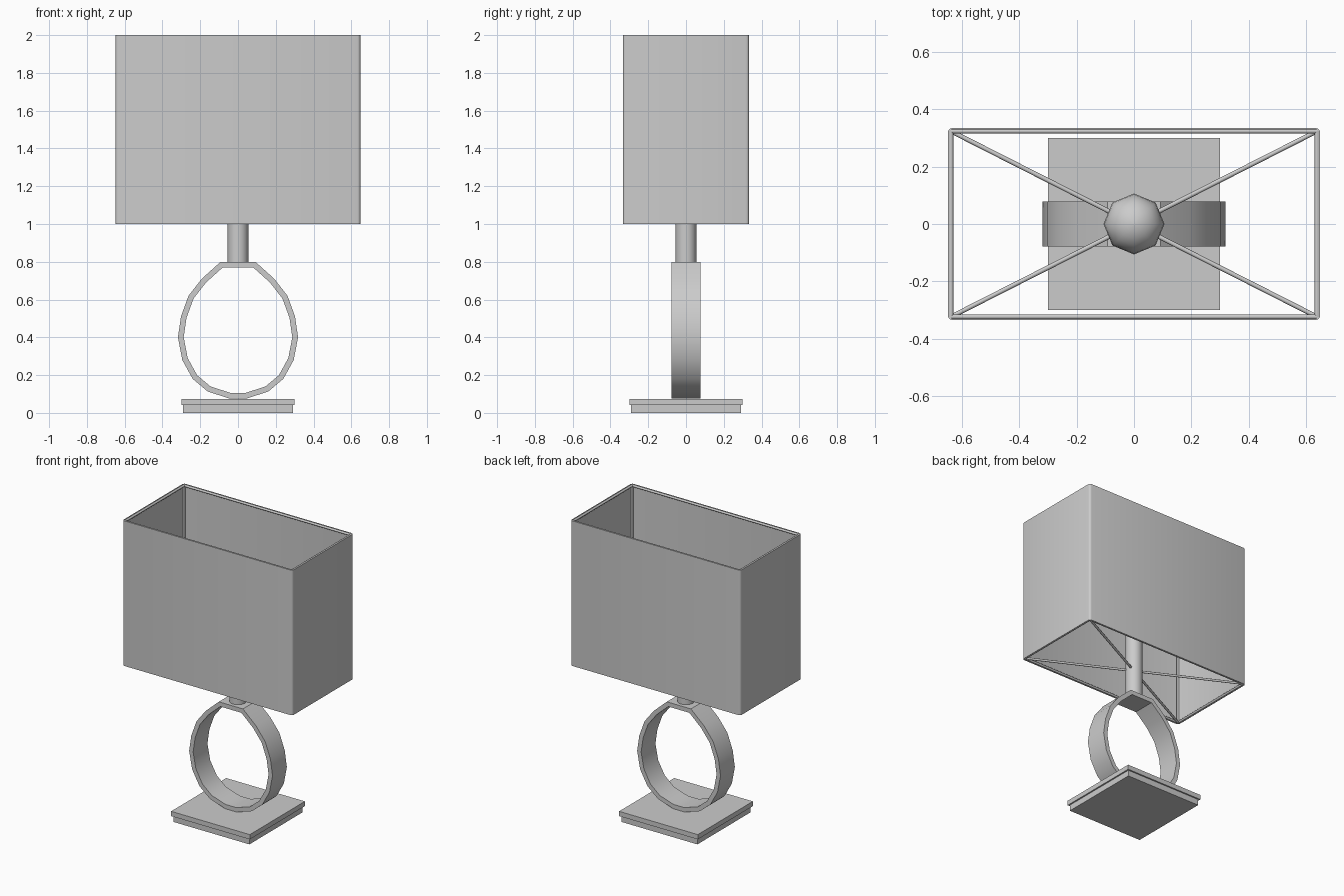
import bpy
import bmesh
import math
from mathutils import Vector

cube = bpy.data.objects.get("Cube")
if cube:
    bpy.data.objects.remove(cube, do_unlink=True)

grey = bpy.data.materials.new("plain grey")
grey.use_nodes = True
colour = (0.6, 0.6, 0.6, 1)
grey.diffuse_color = colour
grey.node_tree.nodes["Principled BSDF"].inputs["Base Color"].default_value = colour


def finish(name, bm, angle=None):
    """Turn a bmesh into an object, smoothed up to the given angle."""
    bmesh.ops.recalc_face_normals(bm, faces=bm.faces)
    mesh = bpy.data.meshes.new(name)
    bm.to_mesh(mesh)
    bm.free()
    obj = bpy.data.objects.new(name, mesh)
    bpy.context.collection.objects.link(obj)
    mesh.materials.append(grey)
    if angle:
        bpy.ops.object.select_all(action='DESELECT')
        obj.select_set(True)
        bpy.context.view_layer.objects.active = obj
        bpy.ops.object.shade_smooth_by_angle(angle=math.radians(angle))
    return obj


def box(name, half, z0, z1):
    bm = bmesh.new()
    bmesh.ops.create_cube(bm, size=1)
    bmesh.ops.scale(bm, vec=(2 * half, 2 * half, z1 - z0), verts=bm.verts)
    bmesh.ops.translate(bm, vec=(0, 0, (z0 + z1) / 2), verts=bm.verts)
    return finish(name, bm)


def tube(outer, inner):
    """Join matching loops (lists of start/end points) into a hollow band."""
    bm = bmesh.new()
    loops = [[bm.verts.new(p) for p in loop] for loop in (*outer, *inner)]
    out_a, out_b, in_a, in_b = loops
    n = len(out_a)
    for a, b in ((out_a, out_b), (out_b, in_b), (in_b, in_a), (in_a, out_a)):
        for i in range(n):
            j = (i + 1) % n
            bm.faces.new((a[i], a[j], b[j], b[i]))
    return bm


def revolve(name, profile, sides, angle):
    """Spin a (radius, height) profile about the z axis."""
    bm = bmesh.new()
    rings = []
    for r, z in profile:
        turn = [2 * math.pi * k / sides for k in range(sides)]
        rings.append([bm.verts.new((r * math.cos(t), r * math.sin(t), z)) for t in turn])
    for a, b in zip(rings, rings[1:]):
        for i in range(sides):
            j = (i + 1) % sides
            bm.faces.new((a[i], a[j], b[j], b[i]))
    bm.faces.new(rings[0])
    bm.faces.new(rings[-1])
    return finish(name, bm, angle)


def wire(name, start, end, radius=0.008):
    start, end = Vector(start), Vector(end)
    line = end - start
    bm = bmesh.new()
    bmesh.ops.create_cone(bm, cap_ends=True, segments=8, radius1=radius,
                          radius2=radius, depth=line.length)
    turn = line.to_track_quat('Z', 'Y').to_matrix()
    bmesh.ops.rotate(bm, matrix=turn, verts=bm.verts)
    bmesh.ops.translate(bm, vec=(start + end) / 2, verts=bm.verts)
    return finish(name, bm, 50)


# Stepped square base
box("base_lower_plate", 0.29, 0, 0.041)
box("base_upper_plate", 0.30, 0.041, 0.074)

# Egg-shaped faceted band
half = [(0.045, 0.076), (0.16, 0.113), (0.24, 0.18), (0.295, 0.28), (0.318, 0.40),
        (0.302, 0.51), (0.262, 0.62), (0.192, 0.71), (0.092, 0.80)]
egg = [Vector(p) for p in half + [(-x, z) for x, z in reversed(half)]]


def inset(points, depth):
    """Move a counter-clockwise outline inward by an even depth."""
    result = []
    for i, p in enumerate(points):
        d1 = (p - points[i - 1]).normalized()
        d2 = (points[(i + 1) % len(points)] - p).normalized()
        n1, n2 = Vector((-d1.y, d1.x)), Vector((-d2.y, d2.x))
        result.append(p + (n1 + n2) * depth / (1 + n1.dot(n2)))
    return result


def band_pair(points):
    return [[(p.x, y, p.y) for p in points] for y in (-0.078, 0.078)]


finish("egg_band", tube(band_pair(egg), band_pair(inset(egg, 0.03))), 40)

# Post and bulb
revolve("post", [(0.055, 0.798), (0.055, 1.30)], 16, 40)
bulb = [(0.05, 1.28)]
for k in range(2, 12):
    t = math.pi * k / 12
    bulb.append((0.106 * math.sin(t), 1.40 - 0.106 * math.cos(t)))
bulb.append((0.004, 1.506))
revolve("bulb", bulb, 8, 60)


# Thin rectangular shade with rounded corners
def shade_loop(hx, hy, radius):
    loop = []
    for k, (sx, sy) in enumerate(((1, 1), (-1, 1), (-1, -1), (1, -1))):
        for step in range(4):
            t = math.pi / 2 * (k + step / 3)
            loop.append(Vector((sx * (hx - radius) + radius * math.cos(t),
                                sy * (hy - radius) + radius * math.sin(t))))
    return loop


def shade_pair(points):
    return [[(p.x, p.y, z) for p in points] for z in (1.0, 2.0)]


wall = shade_loop(0.648, 0.334, 0.016)
finish("shade", tube(shade_pair(wall), shade_pair(inset(wall, 0.005))), 50)

# Wire frame inside the shade
fx, fy = 0.637, 0.323
corners = [(fx, fy), (-fx, fy), (-fx, -fy), (fx, -fy)]
for i, (x, y) in enumerate(corners):
    nx, ny = corners[(i + 1) % 4]
    for label, z in (("lower", 1.008), ("upper", 1.992)):
        wire(f"{label}_rim_wire_{i + 1}", (x, y, z), (nx, ny, z))
    wire(f"corner_wire_{i + 1}", (x, y, 1.004), (x, y, 1.996))
    wire(f"spoke_wire_{i + 1}", (x, y, 1.008), (x * 0.06, y * 0.06, 1.008))
